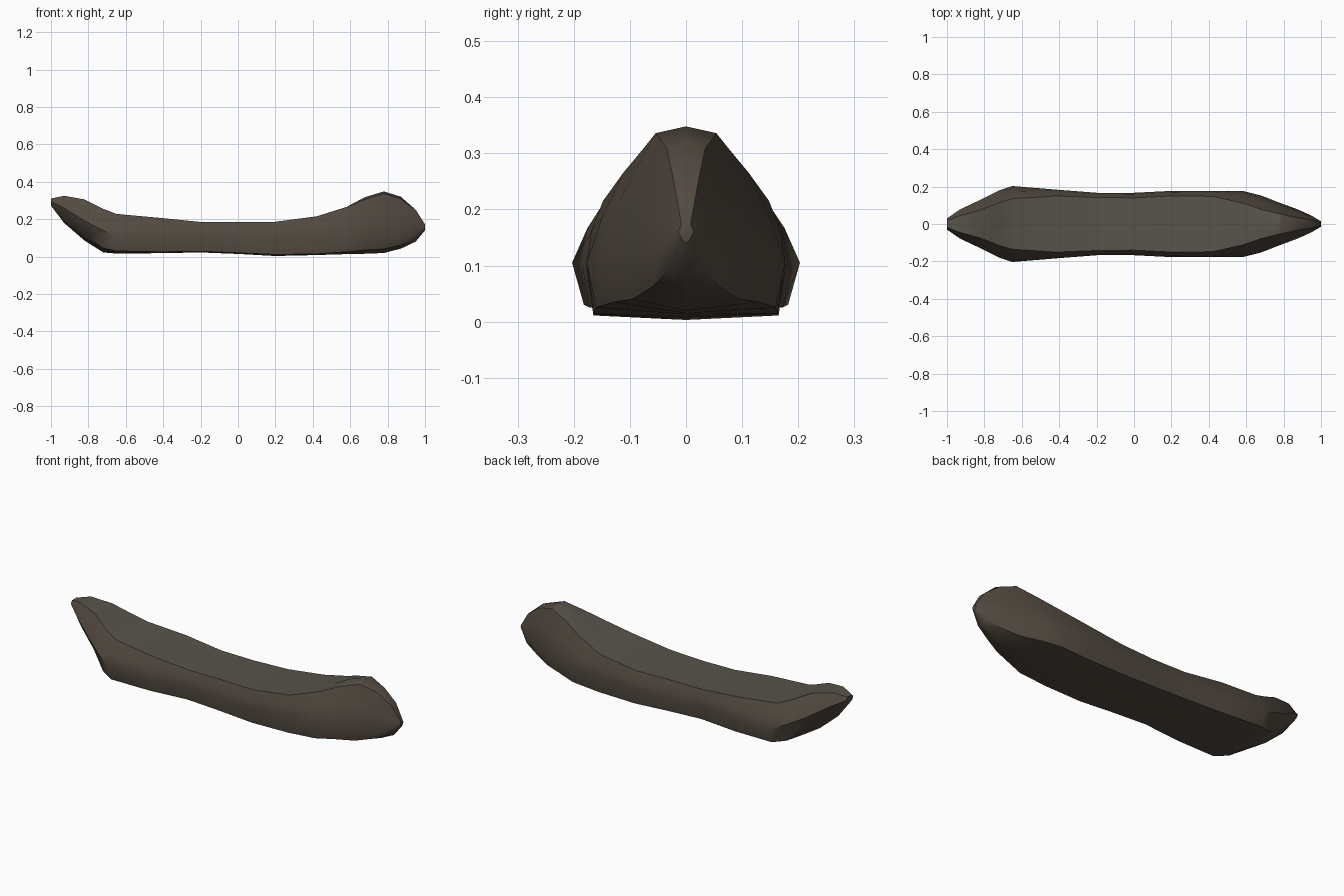
import bpy, bmesh

# Half cross-sections along the hull:
# x, deck z, deck half-width, widest y, widest z, bottom-edge y, bottom-edge z, keel z
STATIONS = [
    (-1.00, .310, .018, .030, .295, .020, .280, .272),
    (-0.93, .325, .045, .078, .260, .045, .200, .180),
    (-0.82, .305, .075, .130, .190, .085, .110, .085),
    (-0.72, .255, .115, .180, .140, .150, .045, .022),
    (-0.65, .228, .135, .203, .105, .182, .030, .016),
    (-0.42, .207, .150, .184, .095, .172, .025, .018),
    (-0.20, .185, .142, .167, .110, .155, .028, .022),
    ( 0.00, .184, .140, .167, .090, .158, .020, .014),
    ( 0.20, .186, .150, .177, .095, .165, .011, .003),
    ( 0.42, .215, .148, .176, .110, .163, .014, .008),
    ( 0.58, .265, .112, .177, .105, .160, .025, .013),
    ( 0.68, .318, .078, .152, .110, .130, .035, .015),
    ( 0.78, .348, .054, .113, .115, .095, .040, .019),
    ( 0.87, .320, .034, .080, .110, .060, .062, .042),
    ( 0.95, .250, .022, .044, .125, .032, .092, .080),
    ( 1.00, .172, .008, .014, .160, .008, .148, .140),
]


def material(name, color):
    mat = bpy.data.materials.new(name)
    mat.diffuse_color = (*color, 1)
    return mat


def half_ring(x, zt, wt, wm, zm, wl, zl, zb):
    crown = .012 if .65 < x < .95 else 0
    shoulder = ((wt + wm) / 2 * 1.04, (zt + zm) / 2)
    return [(x, 0, zt), (x, wt, zt - crown), (x, *shoulder),
            (x, wm, zm), (x, wl, zl), (x, 0, zb)]


# Loft the full closed rings
bm = bmesh.new()
rings = []
for row in STATIONS:
    half = half_ring(*row)
    full = half + [(x, -y, z) for x, y, z in half[-2:0:-1]]
    rings.append([bm.verts.new(p) for p in full])
n = len(rings[0])
for a, b in zip(rings, rings[1:]):
    for i in range(n):
        j = (i + 1) % n
        face = bm.faces.new((a[i], a[j], b[j], b[i]))
        # deck faces get the greyer material
        face.material_index = 1 if i in (0, n - 1) and a[0].co.x < .75 else 0
bm.faces.new(rings[0])
bm.faces.new(rings[-1][::-1])
bmesh.ops.recalc_face_normals(bm, faces=bm.faces)
mesh = bpy.data.meshes.new("hull")
bm.to_mesh(mesh)
bm.free()

hull = bpy.data.objects.new("hull", mesh)
bpy.context.collection.objects.link(hull)
mesh.materials.append(material("weathered_side", (.085, .068, .052)))
mesh.materials.append(material("weathered_deck", (.095, .088, .070)))

# Smooth shading with the deck edge kept crisp
bpy.context.view_layer.objects.active = hull
hull.select_set(True)
bpy.ops.object.shade_smooth_by_angle(angle=0.7)
